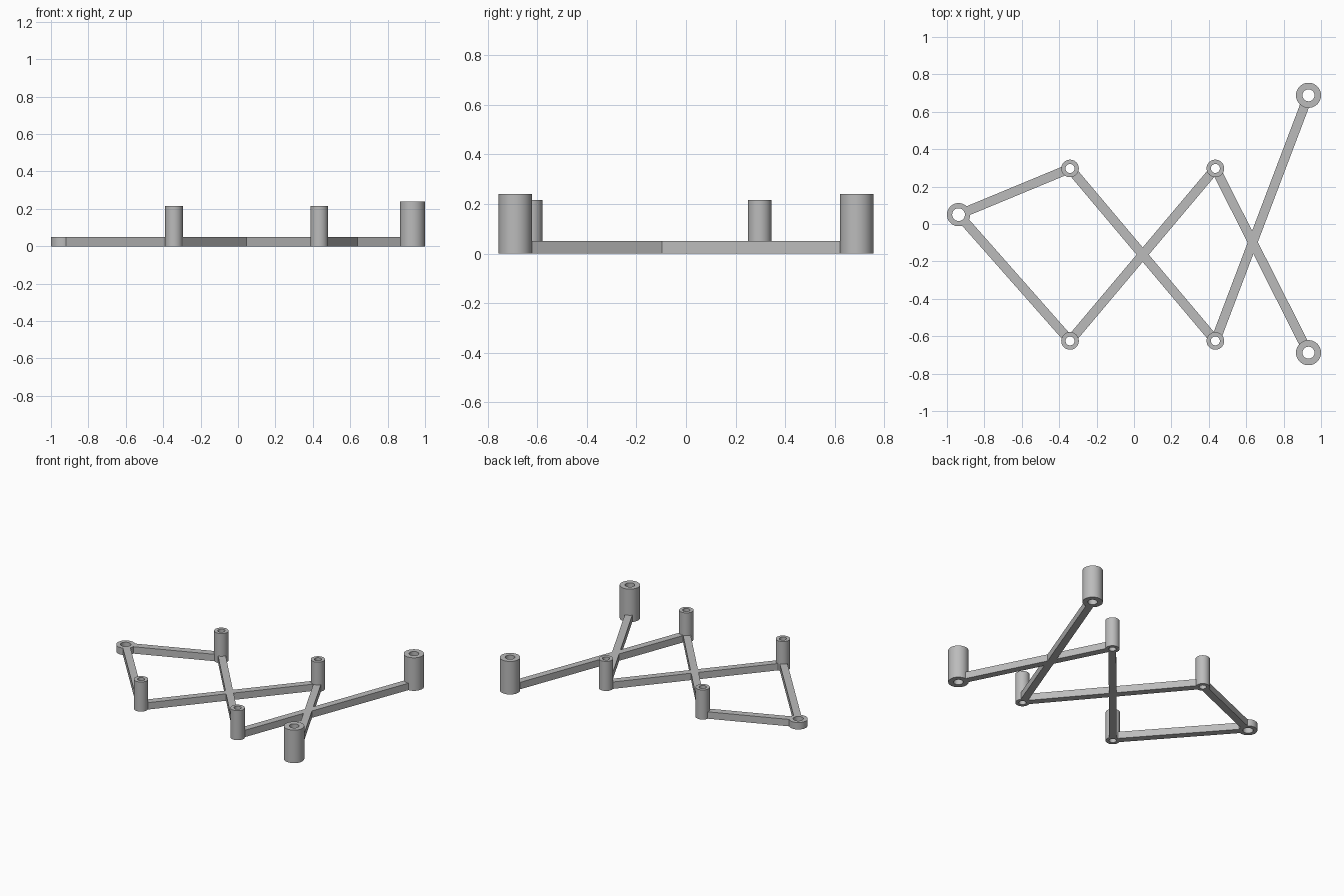
import bpy, bmesh, math
from mathutils import Vector

cube = bpy.data.objects.get("Cube")
if cube:
    bpy.data.objects.remove(cube, do_unlink=True)

grey = bpy.data.materials.new("plain grey")
grey.use_nodes = True
grey.diffuse_color = (0.5, 0.5, 0.5, 1)
grey.node_tree.nodes["Principled BSDF"].inputs["Base Color"].default_value = (0.5, 0.5, 0.5, 1)

ARM_HEIGHT = 0.05
ARM_WIDTH = 0.05
SIDES = 64


def finish(name, bm):
    bmesh.ops.recalc_face_normals(bm, faces=bm.faces)
    mesh = bpy.data.meshes.new(name)
    bm.to_mesh(mesh)
    bm.free()
    mesh.materials.append(grey)
    obj = bpy.data.objects.new(name, mesh)
    bpy.context.collection.objects.link(obj)
    return obj


def tube(name, centre, outer, inner, height):
    """Upright tube with a hole right through it."""
    bm = bmesh.new()
    profile = [(inner, 0), (outer, 0), (outer, height), (inner, height)]
    rings = []
    for i in range(SIDES):
        a = math.tau * i / SIDES
        rings.append([bm.verts.new((centre[0] + r * math.cos(a), centre[1] + r * math.sin(a), z))
                      for r, z in profile])
    for i in range(SIDES):
        a, b = rings[i], rings[(i + 1) % SIDES]
        for j in range(4):
            k = (j + 1) % 4
            bm.faces.new((a[j], b[j], b[k], a[k]))
    obj = finish(name, bm)
    bpy.ops.object.select_all(action="DESELECT")
    obj.select_set(True)
    bpy.context.view_layer.objects.active = obj
    bpy.ops.object.shade_smooth_by_angle(angle=math.radians(30))


def arm(name, start, end):
    """Flat bar whose ends stop inside the walls of the two tubes it joins."""
    p, q = Vector(joints[start][0]), Vector(joints[end][0])
    d = (q - p).normalized()
    # Stop just inside each outer wall, clear of the hole
    p += d * (joints[start][1] - 0.01)
    q -= d * (joints[end][1] - 0.01)
    side = Vector((-d.y, d.x)) * ARM_WIDTH / 2
    bm = bmesh.new()
    base = bm.faces.new([bm.verts.new((*c, 0)) for c in (p - side, q - side, q + side, p + side)])
    top = bmesh.ops.extrude_face_region(bm, geom=[base])["geom"]
    bmesh.ops.translate(bm, vec=(0, 0, ARM_HEIGHT),
                        verts=[v for v in top if isinstance(v, bmesh.types.BMVert)])
    finish(name, bm)


# Joints: centre, outer radius, hole radius, height
joints = {"pivot_ring": ((-0.938, 0.05), 0.062, 0.034, ARM_HEIGHT)}
for side, x in (("right", -0.342), ("left", 0.435)):
    for end, y in (("back", 0.297), ("front", -0.625)):
        joints[f"{end}_{side}_post"] = ((x, y), 0.047, 0.024, 0.215)
for end, y in (("back", 0.688), ("front", -0.688)):
    joints[f"{end}_handle"] = ((0.933, y), 0.067, 0.032, 0.24)

for name, spec in joints.items():
    tube(name, *spec)

# Arms linking the joints in a crossed chain
arm("back_pivot_arm", "pivot_ring", "back_right_post")
arm("front_pivot_arm", "pivot_ring", "front_right_post")
arm("rising_cross_arm", "front_right_post", "back_left_post")
arm("falling_cross_arm", "back_right_post", "front_left_post")
arm("back_handle_arm", "front_left_post", "back_handle")
arm("front_handle_arm", "back_left_post", "front_handle")
